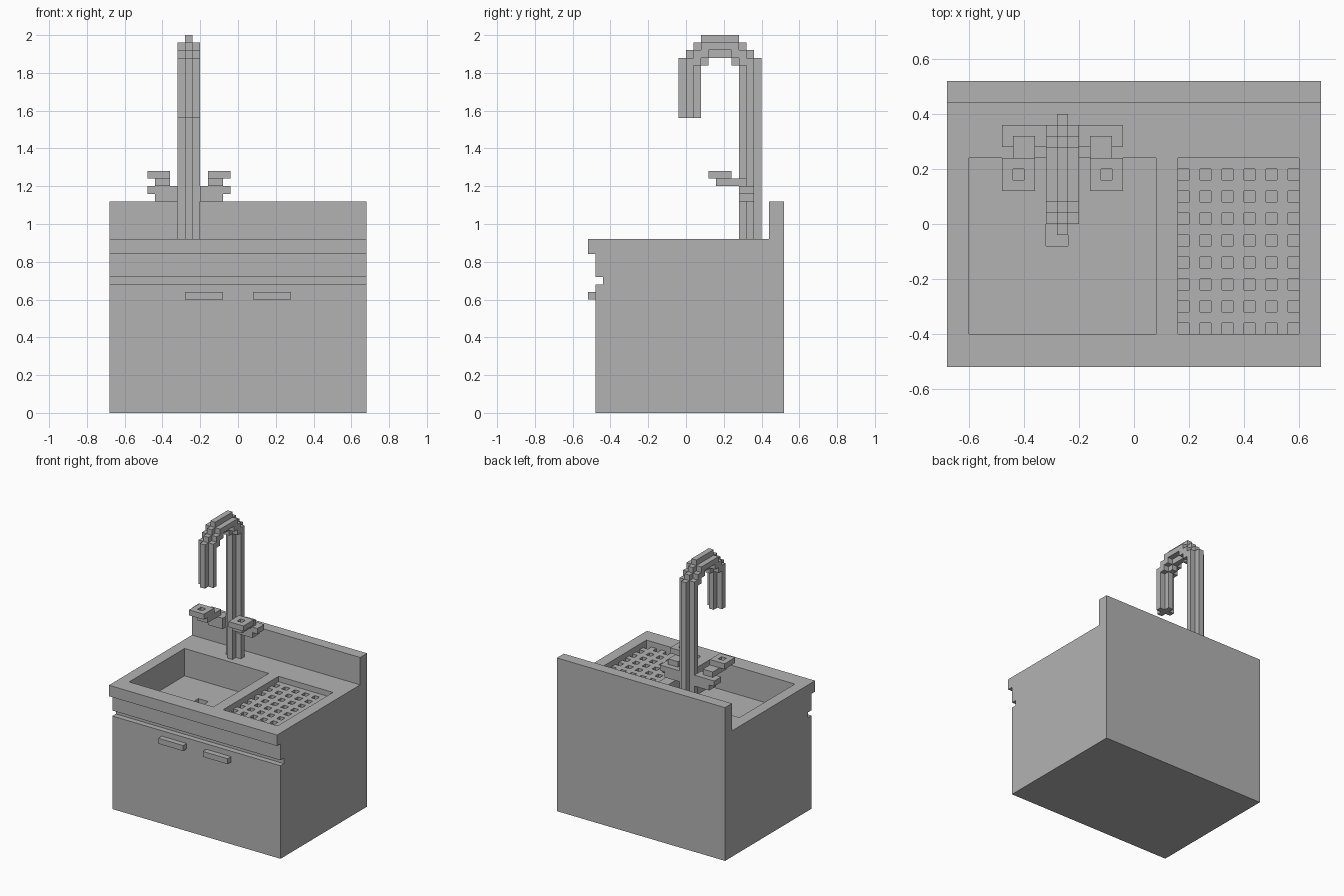
import bpy
import bmesh
from mathutils import Vector

U = 0.04          # block size
TAP_X = -0.26     # centre line of the tap

if "Cube" in bpy.data.objects:
    bpy.data.objects.remove(bpy.data.objects["Cube"], do_unlink=True)

grey = bpy.data.materials.new("plain grey")
grey.use_nodes = True
grey.diffuse_color = (0.45, 0.45, 0.45, 1)
bsdf = next(n for n in grey.node_tree.nodes if n.type == 'BSDF_PRINCIPLED')
bsdf.inputs["Base Color"].default_value = grey.diffuse_color


def finish(name, bm):
    bmesh.ops.recalc_face_normals(bm, faces=bm.faces)
    mesh = bpy.data.meshes.new(name)
    bm.to_mesh(mesh)
    bm.free()
    mesh.materials.append(grey)
    obj = bpy.data.objects.new(name, mesh)
    bpy.context.collection.objects.link(obj)
    return obj


def boxes(name, spans):
    """One object from boxes, each given as (x range, y range, z range)."""
    bm = bmesh.new()
    for span in spans:
        verts = bmesh.ops.create_cube(bm, size=1)["verts"]
        for v in verts:
            v.co = Vector([lo + (hi - lo) * (c + 0.5)
                           for c, (lo, hi) in zip(v.co, span)])
    return finish(name, bm)


def extrude_profile(name, profile, x0, x1):
    """Side outline in (y, z), stretched from x0 to x1."""
    bm = bmesh.new()
    face = bm.faces.new([bm.verts.new((x0, y, z)) for y, z in profile])
    new = bmesh.ops.extrude_face_region(bm, geom=[face])["geom"]
    bmesh.ops.translate(bm, vec=(x1 - x0, 0, 0),
                        verts=[g for g in new if isinstance(g, bmesh.types.BMVert)])
    return finish(name, bm)


def cut(obj, cutter):
    cutter.hide_render = True
    mod = obj.modifiers.new("cut", 'BOOLEAN')
    mod.operation = 'DIFFERENCE'
    mod.solver = 'EXACT'
    mod.object = cutter
    bpy.context.view_layer.objects.active = obj
    bpy.ops.object.modifier_apply(modifier=mod.name)
    bpy.data.objects.remove(cutter, do_unlink=True)


# Cabinet with worktop lip, front groove and splashback
cabinet = extrude_profile("cabinet", [
    (-0.48, 0), (0.52, 0), (0.52, 1.12), (0.44, 1.12), (0.44, 0.92),
    (-0.52, 0.92), (-0.52, 0.84), (-0.48, 0.84), (-0.48, 0.72),
    (-0.44, 0.72), (-0.44, 0.68), (-0.48, 0.68)], -0.68, 0.68)

# Basin, drain and draining tray with its grid of pits
cut(cabinet, boxes("basin_cutter", [((-0.60, 0.08), (-0.40, 0.24), (0.72, 1.0))]))
cut(cabinet, boxes("drain_cutter", [((-0.32, -0.24), (-0.08, 0), (0.68, 0.8))]))
cut(cabinet, boxes("tray_cutter", [((0.16, 0.60), (-0.40, 0.24), (0.88, 1.0))]))
pits = []
for i in range(6):
    for j in range(8):
        x, y = 0.16 + 2 * U * i, -0.40 + 2 * U * j
        pits.append(((x, x + U), (y, y + U), (0.84, 0.90)))
cut(cabinet, boxes("pit_cutter", pits))

# Cupboard handles
for side, x in (("right", -0.28), ("left", 0.08)):
    boxes(side + "_cupboard_handle", [((x, x + 0.20), (-0.52, -0.48), (0.60, 0.64))])

# Tap: thick middle slab and a thinner, wider rib following the same arch
extrude_profile("tap_spine", [
    (0.28, 0.92), (0.40, 0.92), (0.40, 1.88), (0.36, 1.88), (0.36, 1.92),
    (0.32, 1.92), (0.32, 1.96), (0.28, 1.96), (0.28, 2.0), (0.08, 2.0),
    (0.08, 1.96), (0.04, 1.96), (0.04, 1.92), (0, 1.92), (0, 1.88),
    (-0.04, 1.88), (-0.04, 1.56), (0.08, 1.56), (0.08, 1.84), (0.12, 1.84),
    (0.12, 1.88), (0.24, 1.88), (0.24, 1.84), (0.28, 1.84)],
    TAP_X - U / 2, TAP_X + U / 2)
rib = [
    (0.32, 0.92), (0.36, 0.92), (0.36, 1.88), (0.32, 1.88), (0.32, 1.92),
    (0.28, 1.92), (0.28, 1.96), (0.08, 1.96), (0.08, 1.92), (0.04, 1.92),
    (0.04, 1.88), (0, 1.88), (0, 1.56), (0.04, 1.56), (0.04, 1.84),
    (0.08, 1.84), (0.08, 1.88), (0.12, 1.88), (0.12, 1.92), (0.24, 1.92),
    (0.24, 1.88), (0.28, 1.88), (0.28, 1.84), (0.32, 1.84)]
for side, s in (("right", -1), ("left", 1)):
    extrude_profile(side + "_tap_rib", rib, TAP_X + s * U / 2, TAP_X + s * U * 1.5)

# Tap valves: side arm, stem and turning knob with a pit on top
for side, s in (("right", -1), ("left", 1)):
    def out(a, b):
        return tuple(sorted((TAP_X + s * a, TAP_X + s * b)))
    boxes(side + "_valve_arm", [(out(0.06, 0.18), (0.28, 0.36), (1.12, 1.16)),
                                (out(0.06, 0.22), (0.28, 0.36), (1.16, 1.20))])
    boxes(side + "_valve_stem", [(out(0.10, 0.18), (0.16, 0.32), (1.20, 1.24))])
    knob = boxes(side + "_valve_knob", [(out(0.10, 0.22), (0.12, 0.24), (1.24, 1.28))])
    cut(knob, boxes("knob_cutter", [(out(0.14, 0.18), (0.16, 0.20), (1.20, 1.32))]))
